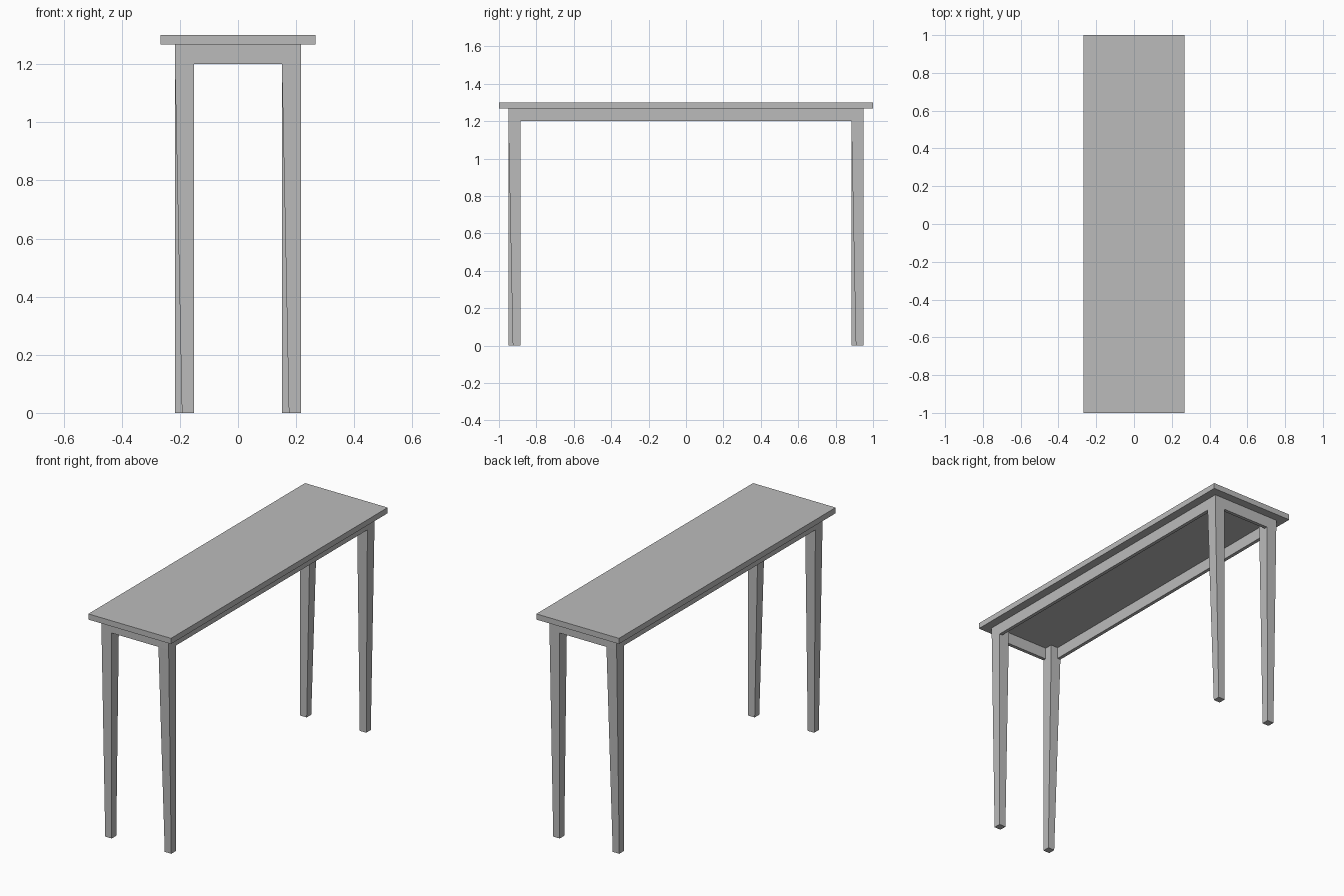
import bpy
import bmesh
from math import radians
from mathutils import Matrix

if "Cube" in bpy.data.objects:
    bpy.data.objects.remove(bpy.data.objects["Cube"], do_unlink=True)

HALF_X, HALF_Y = 0.217, 0.95      # outer faces of legs and aprons
LEG, FOOT = 0.066, 0.042          # leg width at the top and at the floor
APRON_Z, TOP_Z, HEIGHT = 1.2, 1.267, 1.3
APRON = 0.02
OVERHANG = 0.05

grey = bpy.data.materials.new("plain grey")
grey.use_nodes = True
colour = (0.5, 0.5, 0.5, 1)
grey.diffuse_color = colour
grey.node_tree.nodes["Principled BSDF"].inputs["Base Color"].default_value = colour


def add_object(name, bm):
    bmesh.ops.recalc_face_normals(bm, faces=bm.faces)
    mesh = bpy.data.meshes.new(name)
    bm.to_mesh(mesh)
    bm.free()
    mesh.materials.append(grey)
    obj = bpy.data.objects.new(name, mesh)
    bpy.context.collection.objects.link(obj)
    return obj


def box(name, low, high):
    bm = bmesh.new()
    bmesh.ops.create_cube(bm, size=1)
    for v in bm.verts:
        v.co = [lo if c < 0 else hi for c, lo, hi in zip(v.co, low, high)]
    return add_object(name, bm)


def leg(name, x, y, turn):
    """Square upper block, then two adjacent sides taper to the foot."""
    h = LEG / 2
    bm = bmesh.new()
    rings = []
    for z, size in ((0, FOOT), (APRON_Z, LEG), (TOP_Z, LEG)):
        near, far = h - size, size - h
        corners = ((near, -h), (h, -h), (h, far), (near, far))
        rings.append([bm.verts.new((px, py, z)) for px, py in corners])
    for a, b in zip(rings, rings[1:]):
        for i in range(4):
            j = (i + 1) % 4
            bm.faces.new((a[i], a[j], b[j], b[i]))
    bm.faces.new(rings[0][::-1])
    bm.faces.new(rings[-1])
    place = Matrix.Translation((x, y, 0)) @ Matrix.Rotation(radians(turn), 4, "Z")
    bm.transform(place)
    return add_object(name, bm)


# Table top
ox, oy = HALF_X + OVERHANG, HALF_Y + OVERHANG
box("table_top", (-ox, -oy, TOP_Z), (ox, oy, HEIGHT))

# Legs, each turned a quarter from the last
lx, ly = HALF_X - LEG / 2, HALF_Y - LEG / 2
for n, (name, sx, sy) in enumerate((
        ("front_right_leg", -1, -1), ("front_left_leg", 1, -1),
        ("back_left_leg", 1, 1), ("back_right_leg", -1, 1))):
    leg(name, sx * lx, sy * ly, n * 90)

# Aprons between the legs, flush with their outer faces
ex, ey = HALF_X - LEG, HALF_Y - LEG
for name, s in (("right", -1), ("left", 1)):
    xs = sorted((s * HALF_X, s * (HALF_X - APRON)))
    box(name + "_apron", (xs[0], -ey, APRON_Z), (xs[1], ey, TOP_Z))
for name, s in (("front", -1), ("back", 1)):
    ys = sorted((s * HALF_Y, s * (HALF_Y - APRON)))
    box(name + "_apron", (-ex, ys[0], APRON_Z), (ex, ys[1], TOP_Z))
